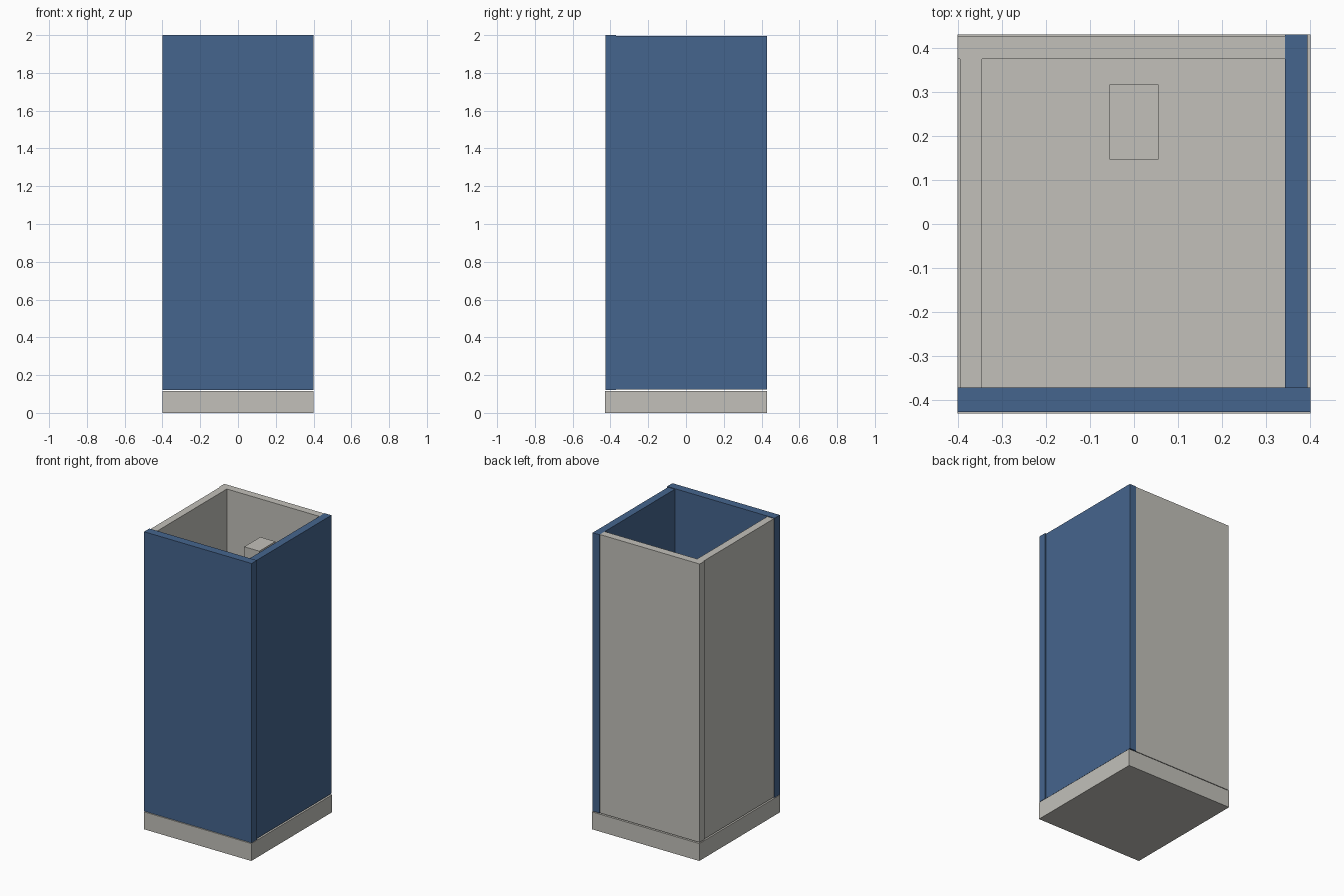
import bpy

if "Cube" in bpy.data.objects:
    bpy.data.objects.remove(bpy.data.objects["Cube"])


def material(name, rgb):
    m = bpy.data.materials.new(name)
    m.diffuse_color = (*rgb, 1)
    m.use_nodes = True
    m.node_tree.nodes["Principled BSDF"].inputs["Base Color"].default_value = m.diffuse_color
    return m


GREY = material("warm_light_grey", (0.54, 0.53, 0.49))
BLUE = material("glass_blue", (0.06, 0.13, 0.27))


def box(name, x, y, z, mat):
    """Box from its (min, max) extents on each axis."""
    bpy.ops.mesh.primitive_cube_add(size=1)
    ob = bpy.context.object
    ob.name = name
    for v in ob.data.vertices:
        v.co = [(r[0] + r[1]) / 2 + c * (r[1] - r[0]) for r, c in zip((x, y, z), v.co)]
    ob.data.materials.append(mat)
    return ob


# shower tray
box("tray", (-0.4, 0.4), (-0.43, 0.43), (0, 0.117), GREY)
# glass panels: front and right
box("front_glass", (-0.4, 0.4), (-0.427, -0.371), (0.12, 2.0), BLUE)
box("right_glass", (0.343, 0.394), (-0.371, 0.43), (0.123, 1.996), BLUE)
# solid walls: back and left
box("back_wall", (-0.4, 0.343), (0.374, 0.426), (0.123, 1.996), GREY)
box("left_wall", (-0.395, -0.345), (-0.371, 0.374), (0.123, 1.996), GREY)
# shower head block near the back wall
box("shower_head", (-0.056, 0.056), (0.146, 0.317), (1.665, 1.772), GREY)
